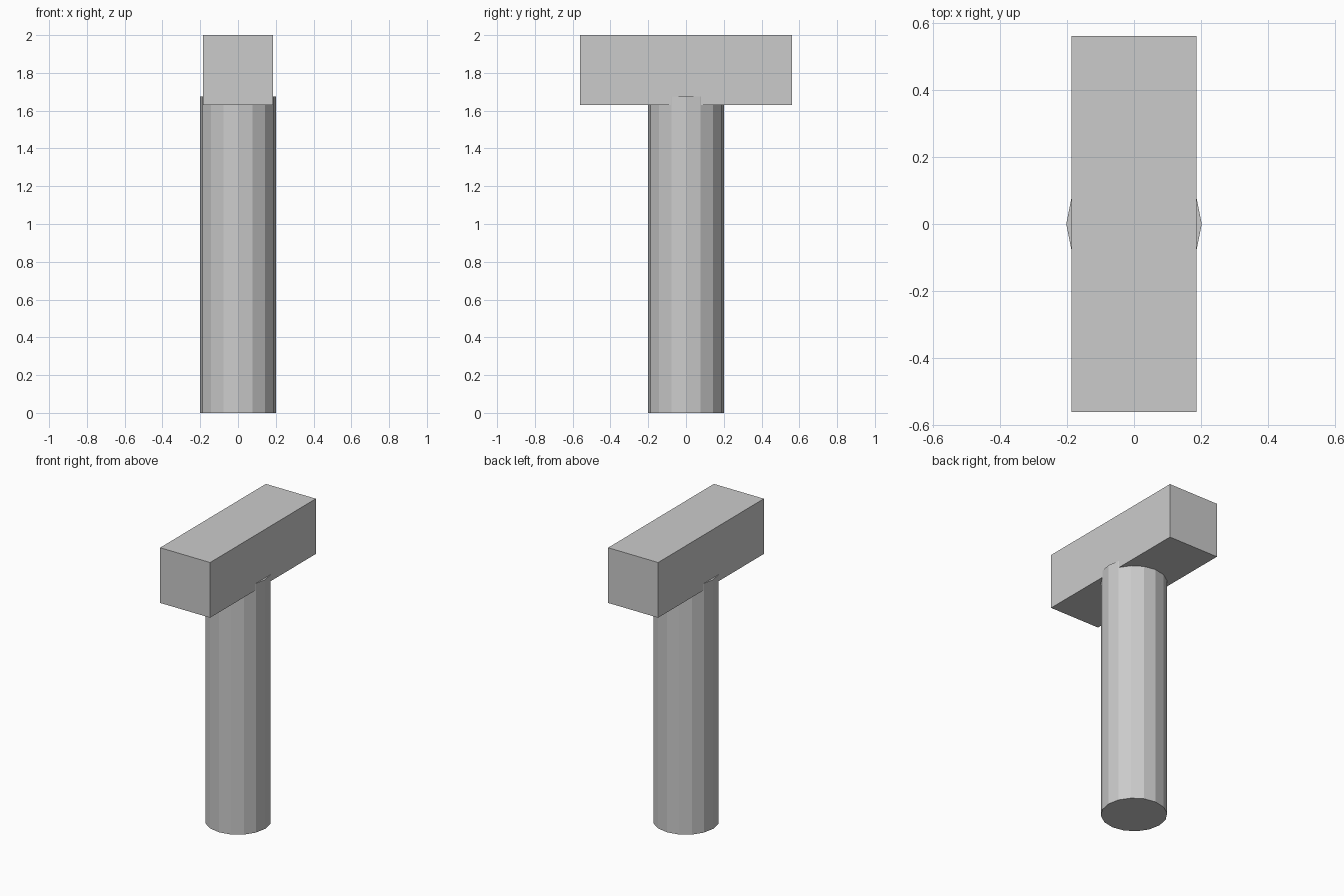
import bpy

if "Cube" in bpy.data.objects:
    bpy.data.objects.remove(bpy.data.objects["Cube"])

# Handle: 16-sided flat-shaded cylinder, a corner pointing along each axis
HANDLE_TOP = 1.674
bpy.ops.mesh.primitive_cylinder_add(vertices=16, radius=0.202, depth=HANDLE_TOP,
                                    location=(0, 0, HANDLE_TOP / 2))
bpy.context.object.name = "handle"

# Head: long block laid across the top of the handle
HEAD_SIZE = (0.372, 1.123, 0.371)
bpy.ops.mesh.primitive_cube_add(size=1, location=(0, 0, 2 - HEAD_SIZE[2] / 2))
head = bpy.context.object
head.name = "hammer_head"
head.scale = HEAD_SIZE
bpy.ops.object.transform_apply(location=False, rotation=False, scale=True)
